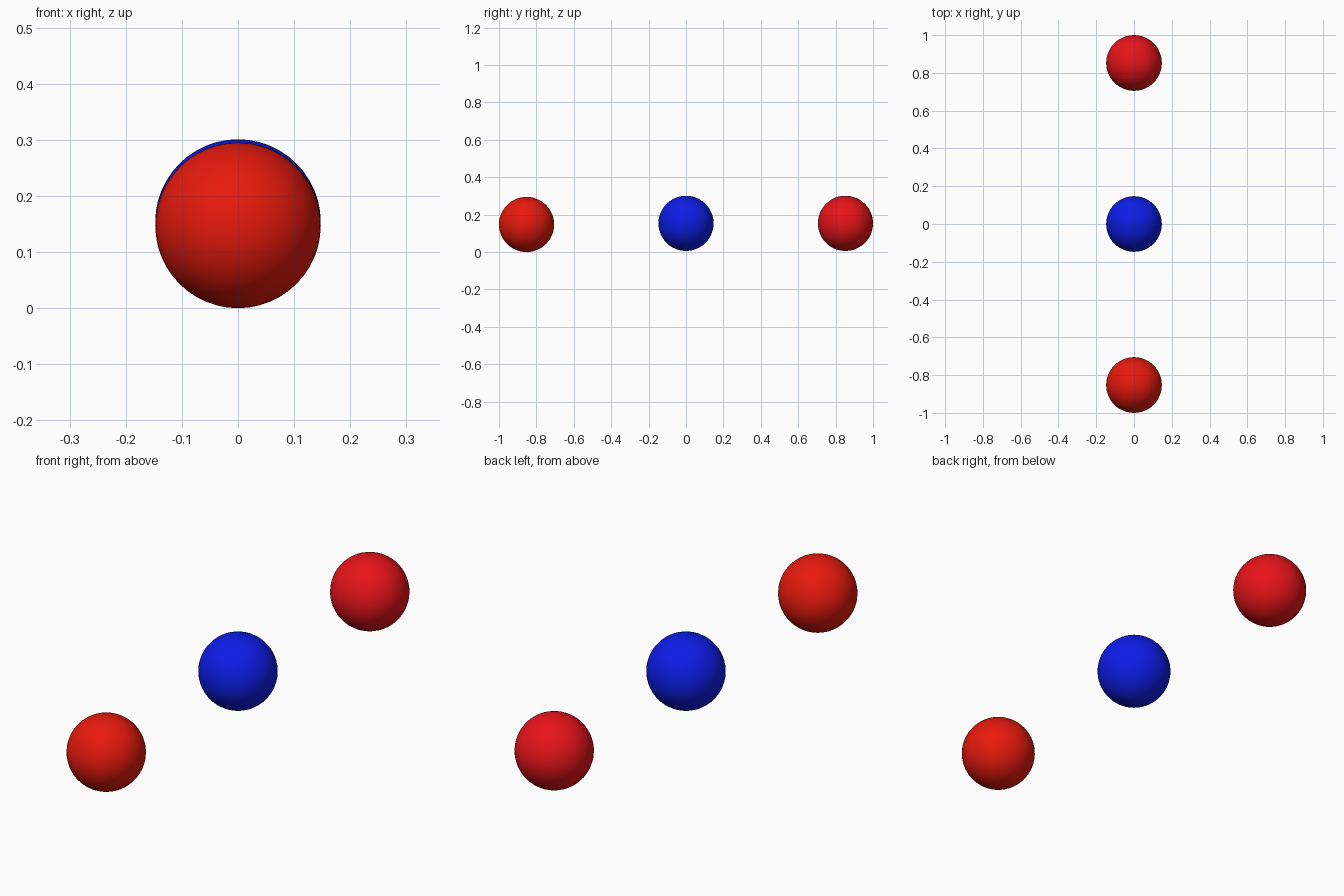
import bpy

if "Cube" in bpy.data.objects:
    bpy.data.objects.remove(bpy.data.objects["Cube"])

R = 0.1475


def material(name, color):
    m = bpy.data.materials.new(name)
    m.diffuse_color = (*color, 1.0)
    m.use_nodes = True
    m.node_tree.nodes["Principled BSDF"].inputs["Base Color"].default_value = m.diffuse_color
    return m


def ball(name, y, z, color):
    bpy.ops.mesh.primitive_uv_sphere_add(segments=48, ring_count=24, radius=R, location=(0, y, z))
    ob = bpy.context.object
    ob.name = name
    bpy.ops.object.shade_smooth()
    ob.data.materials.append(material(name + "_paint", color))


# Row of three separate balls: red, blue, red
ball("front_ball", -1 + R, R, (0.80, 0.01, 0.004))
ball("middle_ball", 0.0, R + 0.006, (0.004, 0.012, 0.80))
ball("back_ball", 1 - R, R + 0.006, (0.80, 0.007, 0.01))
